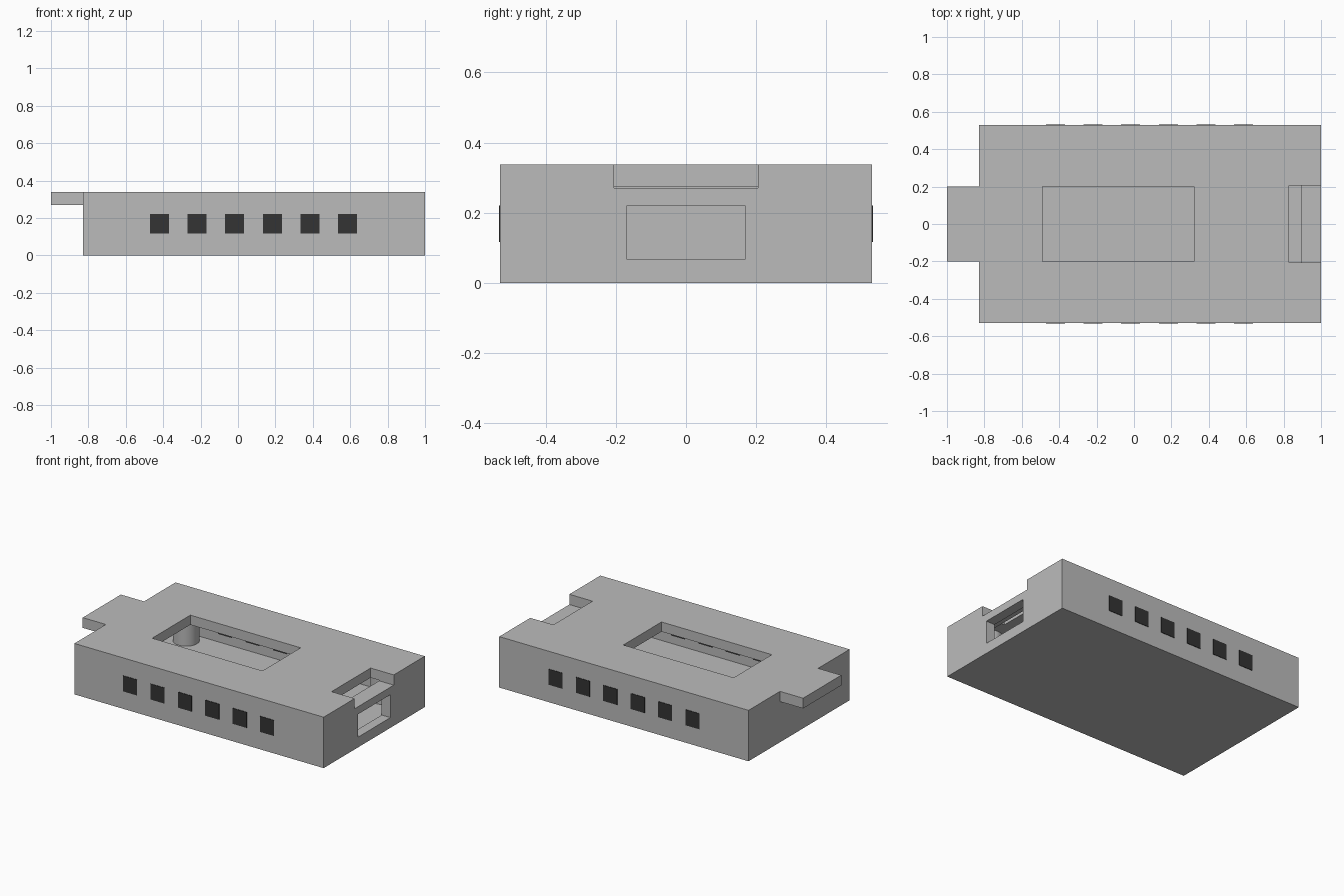
import bpy, bmesh, math
from mathutils import Matrix

if "Cube" in bpy.data.objects:
    bpy.data.objects.remove(bpy.data.objects["Cube"])


def material(name, value):
    m = bpy.data.materials.new(name)
    m.diffuse_color = (value, value, value, 1)
    m.use_nodes = True
    m.node_tree.nodes["Principled BSDF"].inputs["Base Color"].default_value = m.diffuse_color
    return m


GREY = material("light grey", 0.5)
DARK = material("charcoal", 0.033)


def add_object(name, bm, mat):
    me = bpy.data.meshes.new(name)
    bm.to_mesh(me)
    bm.free()
    me.materials.append(mat)
    ob = bpy.data.objects.new(name, me)
    bpy.context.collection.objects.link(ob)
    return ob


def box(name, x, y, z, mat=GREY):
    """Box from (min, max) ranges."""
    bm = bmesh.new()
    bmesh.ops.create_cube(bm, size=1)
    for v in bm.verts:
        for i, (lo, hi) in enumerate((x, y, z)):
            v.co[i] = lo if v.co[i] < 0 else hi
    return add_object(name, bm, mat)


def boolean(target, other, operation):
    """Apply a boolean and remove the helper."""
    other.hide_render = True
    mod = target.modifiers.new("bool", 'BOOLEAN')
    mod.operation, mod.solver, mod.object = operation, 'EXACT', other
    bpy.context.view_layer.objects.active = target
    bpy.ops.object.modifier_apply(modifier=mod.name)
    bpy.data.objects.remove(other, do_unlink=True)


T = 0.064            # wall thickness
H = 0.338            # overall height
W = 0.53             # half depth
LEFT, RIGHT = -0.83, 1.0

# Hollow shell with a connecting tab on the left
shell = box("shell", (LEFT, RIGHT), (-W, W), (0, H))
boolean(shell, box("tab", (-1.0, LEFT + 0.03), (-0.2, 0.2), (0.27, H)), 'UNION')

cuts = [
    ("cavity", (LEFT + T, 0.893), (-W + T, W - T), (T, H - T)),
    ("port_pocket", (0.85, RIGHT - T), (-W + T, W - T), (T, 0.235)),
    ("port_opening", (0.9, 1.1), (-0.17, 0.17), (0.068, 0.22)),
    ("roof_opening", (-0.49, 0.32), (-0.2, 0.2), (0.2, 0.5)),
    ("tab_notch", (0.83, 1.1), (-0.205, 0.205), (0.27, 0.5)),
]
for name, x, y, z in cuts:
    boolean(shell, box(name + "_cutter", x, y, z), 'DIFFERENCE')

# Corner posts inside the cavity
for sx in (-1, 1):
    for sy in (-1, 1):
        bm = bmesh.new()
        bmesh.ops.create_cone(
            bm, cap_ends=True, segments=32, radius1=0.08, radius2=0.08,
            depth=H - 2 * T + 0.01,
            matrix=Matrix.Translation((0.085 + sx * 0.725, sy * 0.37, H / 2)))
        post = add_object("corner_post", bm, GREY)
        for p in post.data.polygons:
            p.use_smooth = abs(p.normal.z) < 0.5
        bpy.ops.object.select_all(action='DESELECT')
        post.select_set(True)
        bpy.context.view_layer.objects.active = post
        bpy.ops.object.shade_smooth_by_angle(angle=math.radians(30))

# Row of square dark windows through each long wall
for s in (-1, 1):
    ys = sorted((s * (W - T - 0.002), s * (W + 0.003)))
    for i in range(6):
        cx = -0.42 + i * 0.2012
        box("side_window", (cx - 0.051, cx + 0.051), ys, (0.117, 0.221), DARK)
